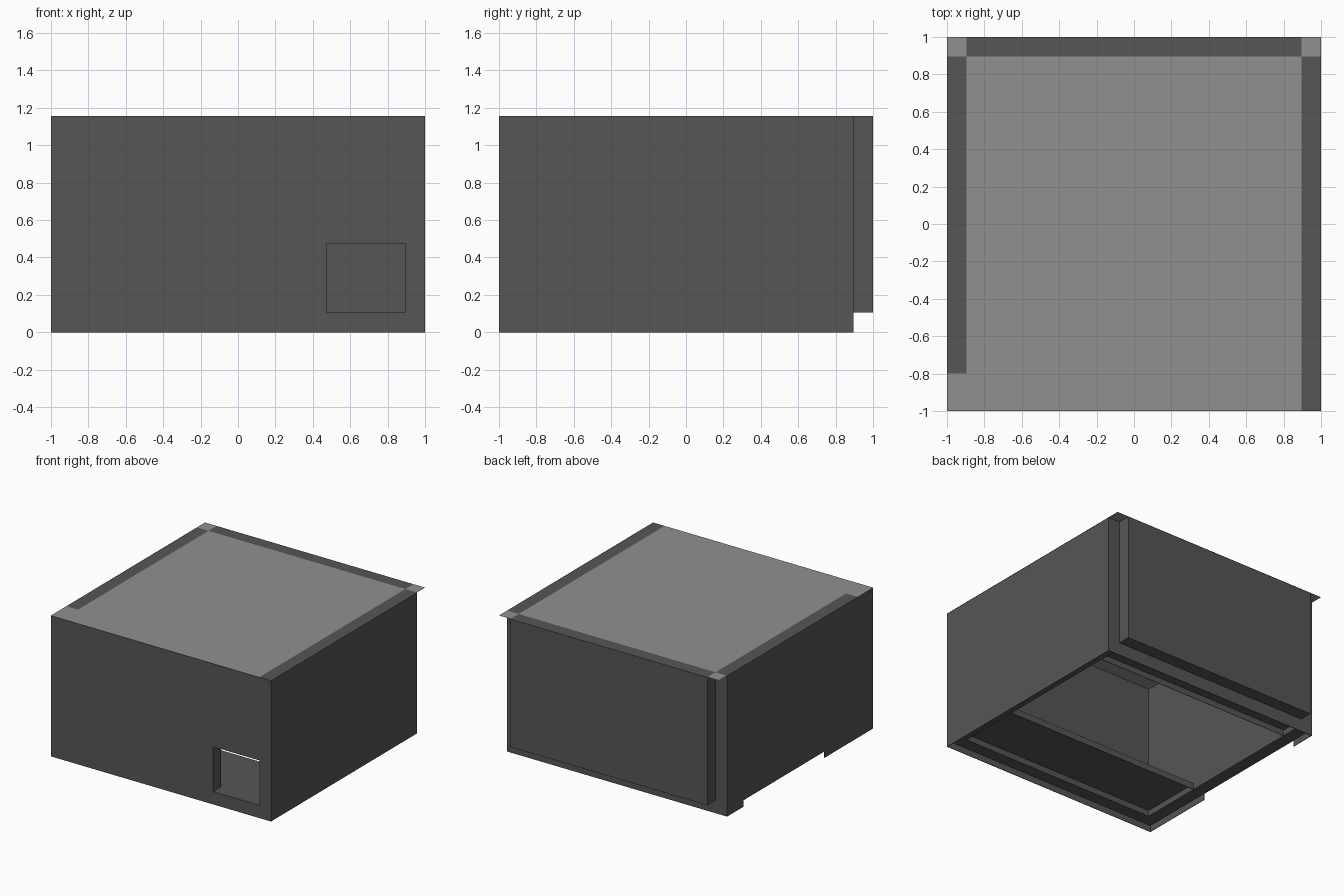
import bpy, bmesh

if "Cube" in bpy.data.objects:
    bpy.data.objects.remove(bpy.data.objects["Cube"])

U = 2 / 19            # wall thickness, the module of the building
H = 11 * U            # roof height
I = 1 - U             # inner limit of the walls
B = U / 2             # underside of the thick walls
T = 0.004             # thin skirt / sheet thickness


def material(name, rgb):
    m = bpy.data.materials.new(name)
    m.diffuse_color = (*rgb, 1)
    m.use_nodes = True
    m.node_tree.nodes["Principled BSDF"].inputs["Base Color"].default_value = m.diffuse_color
    return m


dark = material("dark_grey", (0.093, 0.093, 0.092))
light = material("light_grey", (0.28, 0.285, 0.268))


def finish(name, bm, *mats):
    me = bpy.data.meshes.new(name)
    bm.to_mesh(me)
    bm.free()
    ob = bpy.data.objects.new(name, me)
    bpy.context.collection.objects.link(ob)
    for m in mats:
        me.materials.append(m)
    return ob


def box(name, x, y, z, mat=dark):
    bm = bmesh.new()
    bmesh.ops.create_cube(bm, size=1)
    for v in bm.verts:
        for i, (a, b) in enumerate((x, y, z)):
            v.co[i] = a if v.co[i] < 0 else b
    return finish(name, bm, mat)


top = H - 0.002
front_end, rear_start = -1 + 6 * U, -1 + 16 * U

# Front wall with a square opening at the lower right
front = box("front_wall", (-1, 1), (-1, -I), (B, top))
cutter = box("window_cutter", (-1 + 14 * U, I), (-1.1, -I + 0.1), (U, 4.5 * U))
cutter.hide_render = True
mod = front.modifiers.new("window", 'BOOLEAN')
mod.operation, mod.solver, mod.object = 'DIFFERENCE', 'EXACT', cutter
bpy.context.view_layer.objects.active = front
bpy.ops.object.modifier_apply(modifier=mod.name)
bpy.data.objects.remove(cutter)

# Side walls and the projecting back panel
box("left_wall", (-1, -I), (-I, I), (B, top))
box("right_wall", (I, 1), (-I, I), (B, top))
box("back_panel", (-I, I), (I, 1), (U, top))

# Thin skirts reaching the ground; the left side has a gap
box("front_skirt", (-1, 1), (-1, -1 + T), (0, B))
box("back_skirt", (-1, 1), (I - T, I), (0, U))
box("right_skirt", (1 - T, 1), (-1, I), (0, B))
box("left_front_skirt", (-1, -1 + T), (-1, front_end), (0, B))
box("left_rear_skirt", (-1, -1 + T), (rear_start, I), (0, B))

# Partial floors at front and rear, each with a lip
for name, y0, y1, lip in (("front", -I, front_end, front_end - T),
                          ("rear", rear_start, I, rear_start)):
    box(name + "_floor", (-I, I), (y0, y1), (U - T, U))
    box(name + "_floor_lip", (-I, I), (lip, lip + T), (B, U))

# Roof sheet: light field and corners, dark border strips over the walls
bm = bmesh.new()
bmesh.ops.create_grid(bm, x_segments=3, y_segments=3, size=1)
xs, ys = (-1, -I, I, 1), (-1, -0.8, I, 1)
for v in bm.verts:
    v.co = (xs[round((v.co.x + 1) * 1.5)], ys[round((v.co.y + 1) * 1.5)], H)
for f in bm.faces:
    c = f.calc_center_median()
    side, back = abs(c.x) > I, c.y > I
    front_left = c.x < 0 and c.y < -0.8
    f.material_index = int(side != back and not front_left)
finish("roof", bm, light, dark)
